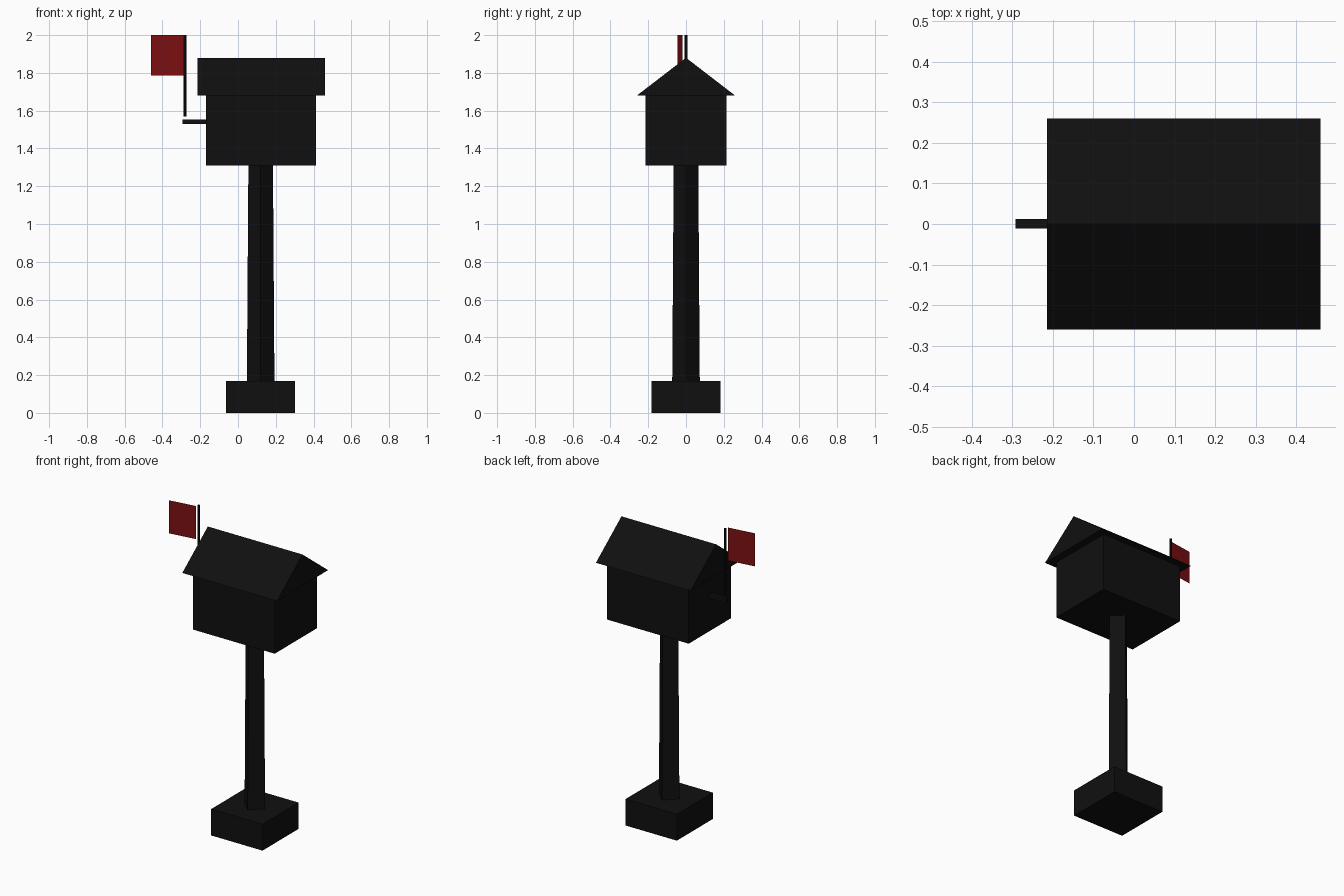
import bpy, bmesh, math
from mathutils import Matrix, Vector

if "Cube" in bpy.data.objects:
    bpy.data.objects.remove(bpy.data.objects["Cube"])


def material(name, color):
    m = bpy.data.materials.new(name)
    m.diffuse_color = (*color, 1)
    m.use_nodes = True
    m.node_tree.nodes["Principled BSDF"].inputs["Base Color"].default_value = m.diffuse_color
    return m


BLACK = material("black paint", (0.005, 0.005, 0.005))
RED = material("red flag paint", (0.21, 0.005, 0.006))


def finish(name, bm, mat):
    bmesh.ops.recalc_face_normals(bm, faces=bm.faces[:])
    me = bpy.data.meshes.new(name)
    bm.to_mesh(me)
    bm.free()
    me.materials.append(mat)
    ob = bpy.data.objects.new(name, me)
    bpy.context.collection.objects.link(ob)
    return ob


def box(name, lo, hi, mat):
    lo, hi = Vector(lo), Vector(hi)
    bm = bmesh.new()
    size = hi - lo
    bmesh.ops.create_cube(bm, size=1, matrix=Matrix.Translation((lo + hi) / 2)
                          @ Matrix.Diagonal((*size, 1)))
    return finish(name, bm, mat)


def prism(name, x, y, z0, z1, r0, r1, sides, mat, caps=True):
    bm = bmesh.new()
    bmesh.ops.create_cone(bm, cap_ends=caps, segments=sides, radius1=r0, radius2=r1,
                          depth=z1 - z0, matrix=Matrix.Translation((x, y, (z0 + z1) / 2)))
    return finish(name, bm, mat)


CX = 0.12  # centre line of the post and box

# foot block and tapered four-sided post set cornerwise
box("base_block", (CX - 0.183, -0.183, 0), (CX + 0.183, 0.183, 0.17), BLACK)
prism("post", CX, 0, 0.16, 1.315, 0.073, 0.065, 4, BLACK)

# box body
box("mailbox_body", (-0.17, -0.215, 1.31), (0.412, 0.215, 1.682), BLACK)

# gable roof: triangle swept along x
bm = bmesh.new()
tri = [bm.verts.new((-0.215, y, z)) for y, z in ((-0.26, 1.68), (0.26, 1.68), (0, 1.88))]
face = bm.faces.new(tri)
ext = bmesh.ops.extrude_face_region(bm, geom=[face], use_keep_orig=True)
bmesh.ops.translate(bm, vec=(0.675, 0, 0),
                    verts=[g for g in ext["geom"] if isinstance(g, bmesh.types.BMVert)])
finish("gable_roof", bm, BLACK)

# flag arm and open pole tube
box("flag_arm", (-0.293, -0.011, 1.53), (-0.165, 0.012, 1.553), BLACK)
prism("flag_pole", -0.28, 0, 1.57, 2.0, 0.008, 0.008, 8, BLACK, caps=False)

# flag sheet, turned slightly away from the pole
bm = bmesh.new()
a, b = (-0.287, -0.019), (-0.46, -0.044)
bm.faces.new([bm.verts.new(v) for v in
              ((*b, 1.787), (*a, 1.787), (*a, 2.0), (*b, 2.0))])
finish("flag", bm, RED)
